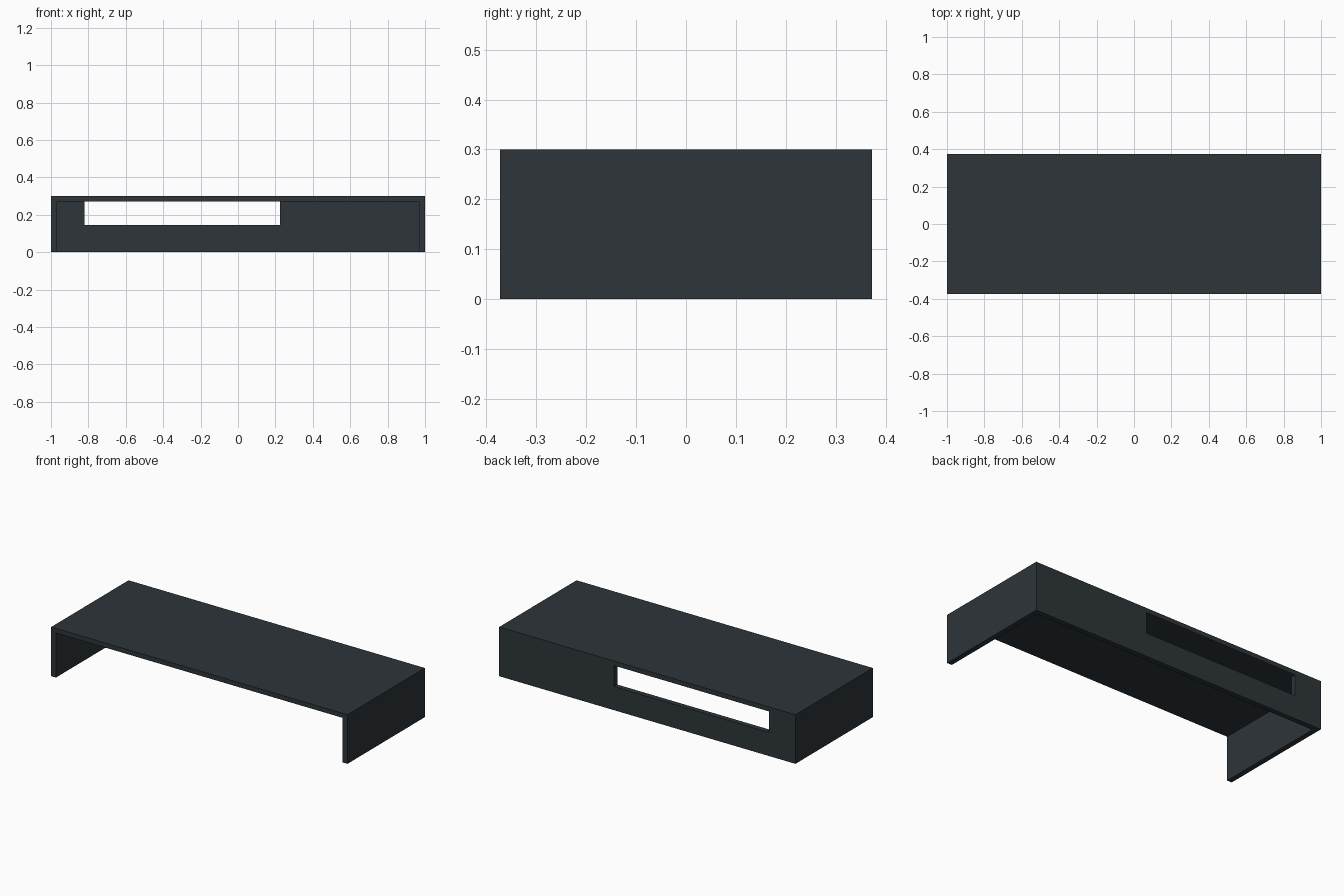
import bpy
import bmesh

cube = bpy.data.objects.get("Cube")
if cube:
    bpy.data.objects.remove(cube, do_unlink=True)

# Overall size and board thickness
HALF_W, HALF_D, HEIGHT, BOARD = 1.0, 0.373, 0.3, 0.032
INNER_X, INNER_Z = HALF_W - BOARD, HEIGHT - 0.028
SLOT_LEFT, SLOT_RIGHT, SLOT_SILL = -0.82, 0.225, 0.144

anthracite = bpy.data.materials.new("anthracite")
anthracite.use_nodes = True
colour = (0.027, 0.035, 0.042, 1)
anthracite.diffuse_color = colour
anthracite.node_tree.nodes["Principled BSDF"].inputs["Base Color"].default_value = colour


def extruded_board(name, profile, y_front, y_back):
    """Extrude a front-facing outline of (x, z) points along y."""
    bm = bmesh.new()
    outline = bm.faces.new([bm.verts.new((x, y_front, z)) for x, z in profile])
    result = bmesh.ops.extrude_face_region(bm, geom=[outline])
    moved = [v for v in result["geom"] if isinstance(v, bmesh.types.BMVert)]
    bmesh.ops.translate(bm, verts=moved, vec=(0, y_back - y_front, 0))
    bmesh.ops.recalc_face_normals(bm, faces=bm.faces)
    mesh = bpy.data.meshes.new(name)
    bm.to_mesh(mesh)
    bm.free()
    mesh.materials.append(anthracite)
    obj = bpy.data.objects.new(name, mesh)
    bpy.context.collection.objects.link(obj)
    return obj


# Top board with its two side legs
right_half = [(HALF_W, HEIGHT), (HALF_W, 0), (INNER_X, 0), (INNER_X, INNER_Z)]
left_half = [(-x, z) for x, z in reversed(right_half)]
extruded_board("top_and_sides", right_half + left_half, -HALF_D, HALF_D)

# Back panel, notched under the top board for the cable opening
back_outline = [
    (-INNER_X, 0), (INNER_X, 0), (INNER_X, INNER_Z),
    (SLOT_RIGHT, INNER_Z), (SLOT_RIGHT, SLOT_SILL),
    (SLOT_LEFT, SLOT_SILL), (SLOT_LEFT, INNER_Z), (-INNER_X, INNER_Z),
]
extruded_board("back_panel", back_outline, HALF_D - BOARD, HALF_D)
